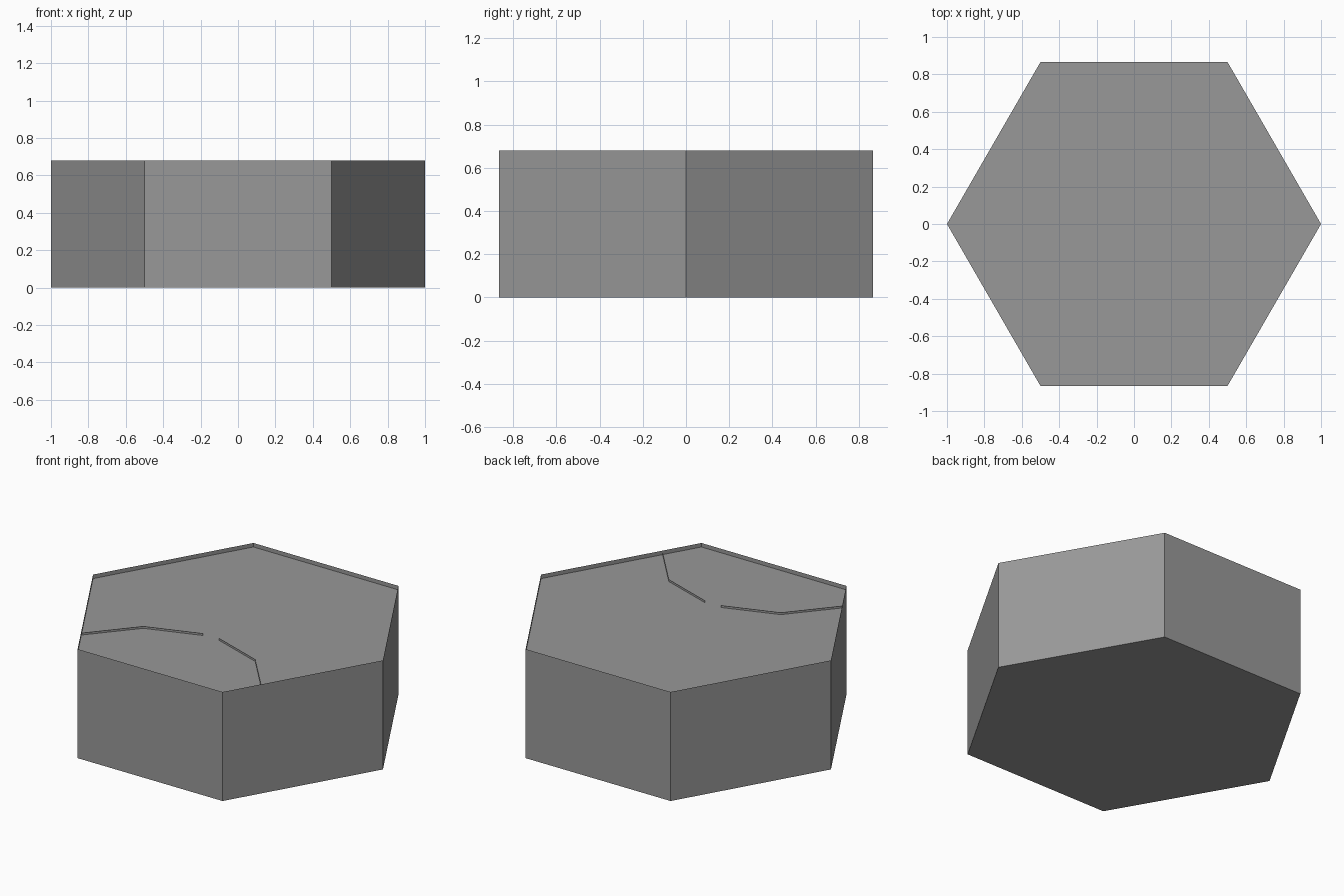
import bpy, bmesh
from math import cos, sin, pi

if "Cube" in bpy.data.objects:
    bpy.data.objects.remove(bpy.data.objects["Cube"])

H = 0.68        # top of the outer walls
FLOOR = 0.655   # recessed top surface

grey = bpy.data.materials.new("dark_grey")
grey.diffuse_color = (0.316, 0.316, 0.316, 1)
grey.use_nodes = True
grey.node_tree.nodes["Principled BSDF"].inputs["Base Color"].default_value = grey.diffuse_color


def make_object(name, bm):
    mesh = bpy.data.meshes.new(name)
    bm.to_mesh(mesh)
    bm.free()
    mesh.materials.append(grey)
    obj = bpy.data.objects.new(name, mesh)
    bpy.context.collection.objects.link(obj)
    return obj


def hex_ring(bm, z):
    return [bm.verts.new((cos(k * pi / 3), sin(k * pi / 3), z)) for k in range(6)]


# Hexagonal tile: sheet walls standing slightly above the recessed top
bm = bmesh.new()
bottom, floor, rim = [hex_ring(bm, z) for z in (0, FLOOR, H)]
for a, b in ((bottom, floor), (floor, rim)):
    for k in range(6):
        j = (k + 1) % 6
        bm.faces.new((a[k], a[j], b[j], b[k]))
bm.faces.new(bottom[::-1])
bm.faces.new(floor)
make_object("hex_tile", bm)

# Low sheet ridges across the recessed top, mirrored left and right
for name, side in (("ridge_right", 1), ("ridge_left", -1)):
    bm = bmesh.new()
    path = [(side * x, y) for x, y in ((0.055, -0.267), (0.386, -0.382), (0.62, -0.655))]
    cols = [[bm.verts.new((x, y, z)) for z in (FLOOR, 0.668)] for x, y in path]
    for a, b in zip(cols, cols[1:]):
        bm.faces.new((a[0], b[0], b[1], a[1]))
    make_object(name, bm)
